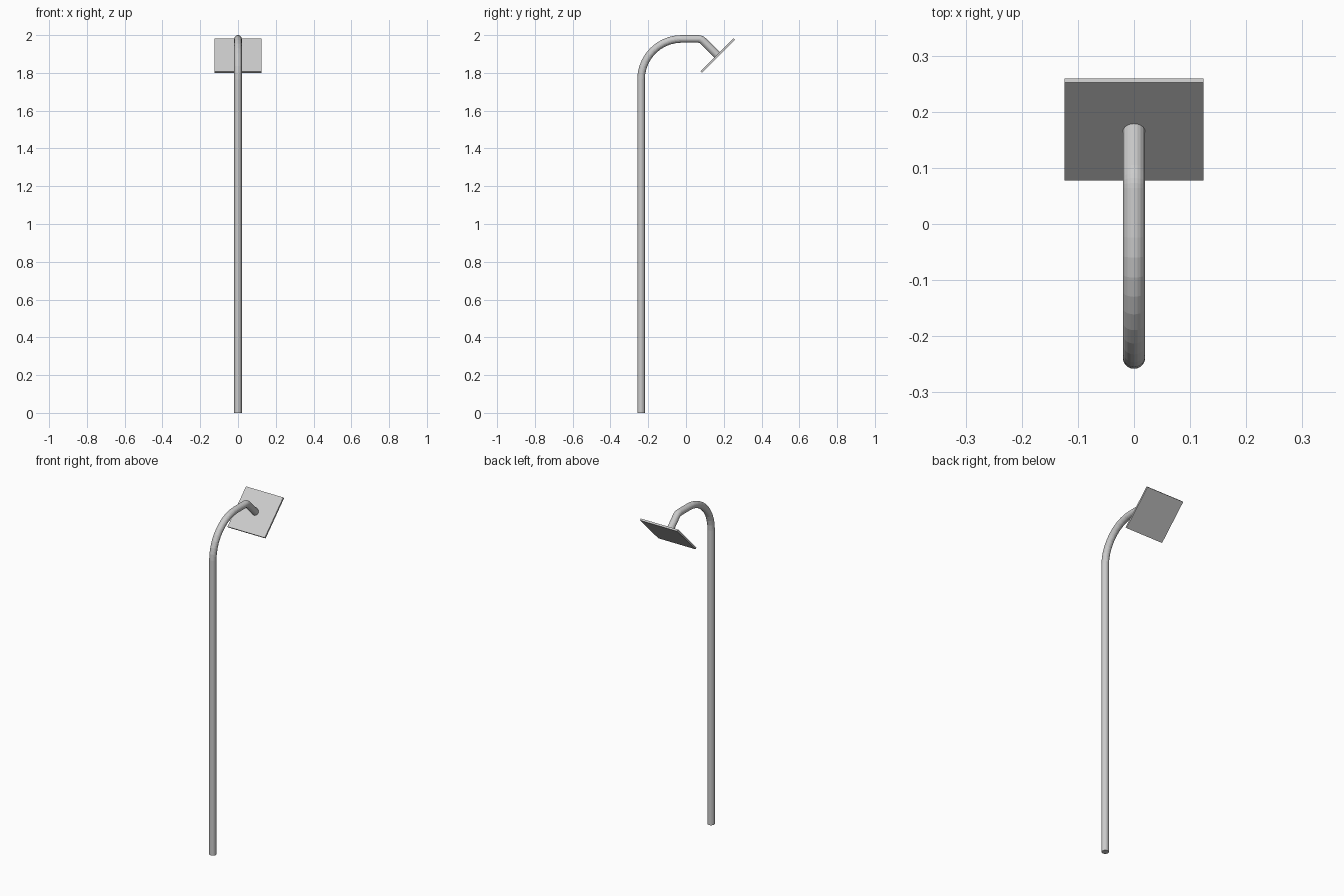
import bpy, bmesh
from math import sin, cos, pi, radians, tan
from mathutils import Vector, Matrix

if "Cube" in bpy.data.objects:
    bpy.data.objects.remove(bpy.data.objects["Cube"])

R_PIPE, SIDES = 0.02, 20
Y0, Z_TOP = -0.238, 1.98           # pole axis, arm axis height
PLATE = Vector((0, 0.1685, 1.8915))  # plate centre
THICK, SIZE = 0.011, 0.247


def arc(cy, cz, r, a0, a1, n):
    """Points on an arc in the YZ plane, angles in degrees."""
    return [Vector((0, cy + r * cos(radians(a0 + (a1 - a0) * i / n)),
                    cz + r * sin(radians(a0 + (a1 - a0) * i / n)))) for i in range(n + 1)]


def make_object(name, bm):
    bmesh.ops.recalc_face_normals(bm, faces=bm.faces)
    me = bpy.data.meshes.new(name)
    bm.to_mesh(me)
    bm.free()
    ob = bpy.data.objects.new(name, me)
    bpy.context.collection.objects.link(ob)
    return ob


# Bent pole: upright, large quarter bend, short arm, small 45 degree bend
R1, R2 = 0.215, 0.04
corner_y = PLATE.y + PLATE.z - Z_TOP
path = [Vector((0, Y0, 0))]
path += arc(Y0 + R1, Z_TOP - R1, R1, 180, 90, 10)
path += arc(corner_y - R2 * tan(pi / 8), Z_TOP - R2, R2, 90, 45, 5)
path.append(PLATE)

bm = bmesh.new()
rings = []
for i, p in enumerate(path):
    d_in = (p - path[max(i - 1, 0)]).normalized()
    d_out = (path[min(i + 1, len(path) - 1)] - p).normalized()
    t = (d_in + d_out).normalized()
    side = Vector((1, 0, 0))
    up = t.cross(side)
    rings.append([bm.verts.new(p + R_PIPE * (cos(2 * pi * k / SIDES) * side + sin(2 * pi * k / SIDES) * up))
                  for k in range(SIDES)])
for a, b in zip(rings, rings[1:]):
    for k in range(SIDES):
        j = (k + 1) % SIDES
        bm.faces.new((a[k], a[j], b[j], b[k]))
bm.faces.new(rings[0])
bm.faces.new(rings[-1])
make_object("bent_pole", bm)

# Square plate facing outward and down, square to the pole's end
bm = bmesh.new()
bmesh.ops.create_cube(bm, size=1, matrix=Matrix.Translation(PLATE)
                      @ Matrix.Rotation(radians(45), 4, 'X')
                      @ Matrix.Diagonal((SIZE, SIZE, THICK, 1)))
make_object("head_plate", bm)
